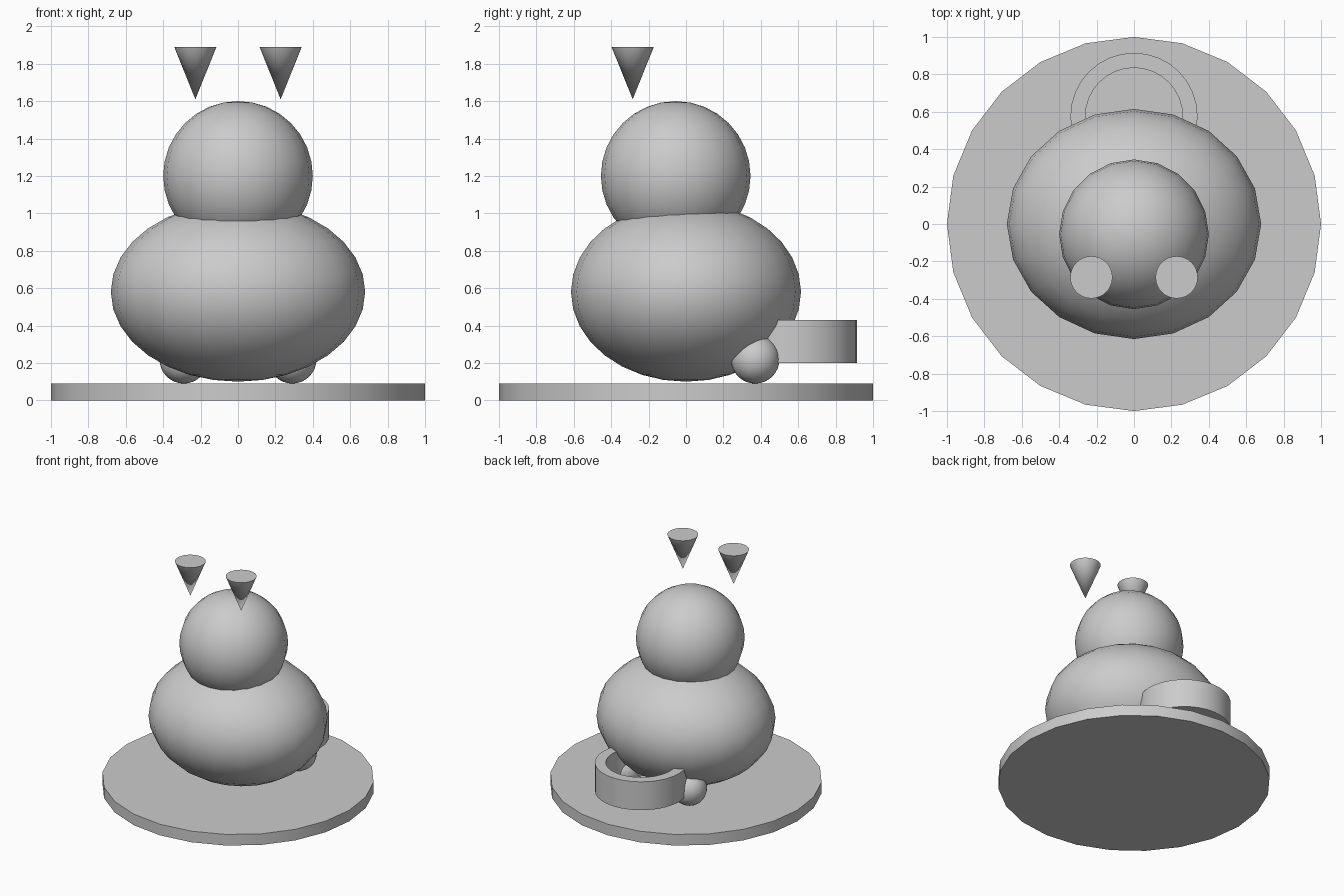
import bpy
import bmesh
import math

cube = bpy.data.objects.get("Cube")
if cube:
    bpy.data.objects.remove(cube, do_unlink=True)

# Single plain grey
grey = bpy.data.materials.new("plain grey")
grey.use_nodes = True
GREY = (0.6, 0.6, 0.6, 1)
grey.diffuse_color = GREY
grey.node_tree.nodes["Principled BSDF"].inputs["Base Color"].default_value = GREY


def finish(name):
    ob = bpy.context.object
    ob.name = name
    ob.data.materials.append(grey)
    bpy.ops.object.transform_apply(location=False, rotation=True, scale=True)
    bpy.ops.object.shade_smooth_by_angle(angle=math.radians(35))
    return ob


def ball(name, centre, radii, segments=20, rings=16):
    bpy.ops.mesh.primitive_uv_sphere_add(segments=segments, ring_count=rings,
                                         radius=1, location=centre)
    bpy.context.object.scale = radii
    return finish(name)


def cone(name, centre, bottom, top, height, sides):
    bpy.ops.mesh.primitive_cone_add(vertices=sides, radius1=bottom, radius2=top,
                                    depth=height, location=centre)
    return finish(name)


# Round base
cone("base", (0, 0, 0.045), 1, 1, 0.09, 24)

# Body and head
ball("body", (0, 0, 0.58), (0.68, 0.615, 0.48))
ball("head", (0, -0.055, 1.2), (0.4, 0.4, 0.4))

# Ears are cones standing on their points; feet are small balls
for side, x in (("left", 1), ("right", -1)):
    cone(side + "_ear", (0.228 * x, -0.285, 1.75), 0, 0.113, 0.28, 32)
    ball(side + "_foot", (0.29 * x, 0.37, 0.22), (0.13, 0.13, 0.13))

# Tail is a flat-walled ring sunk into the back of the body
bm = bmesh.new()
profile = [bm.verts.new((r, 0, z)) for r, z in
           ((0.26, 0.2), (0.34, 0.2), (0.34, 0.43), (0.26, 0.43))]
edges = [bm.edges.new((profile[i], profile[(i + 1) % 4])) for i in range(4)]
bmesh.ops.spin(bm, geom=profile + edges, cent=(0, 0, 0), axis=(0, 0, 1),
               angle=math.tau, steps=32, use_merge=True)
bmesh.ops.remove_doubles(bm, verts=bm.verts, dist=0.0001)
bmesh.ops.recalc_face_normals(bm, faces=bm.faces)
mesh = bpy.data.meshes.new("tail_ring")
bm.to_mesh(mesh)
bm.free()
tail = bpy.data.objects.new("tail_ring", mesh)
bpy.context.collection.objects.link(tail)
tail.location = (0, 0.575, 0)
bpy.ops.object.select_all(action="DESELECT")
tail.select_set(True)
bpy.context.view_layer.objects.active = tail
finish("tail_ring")
